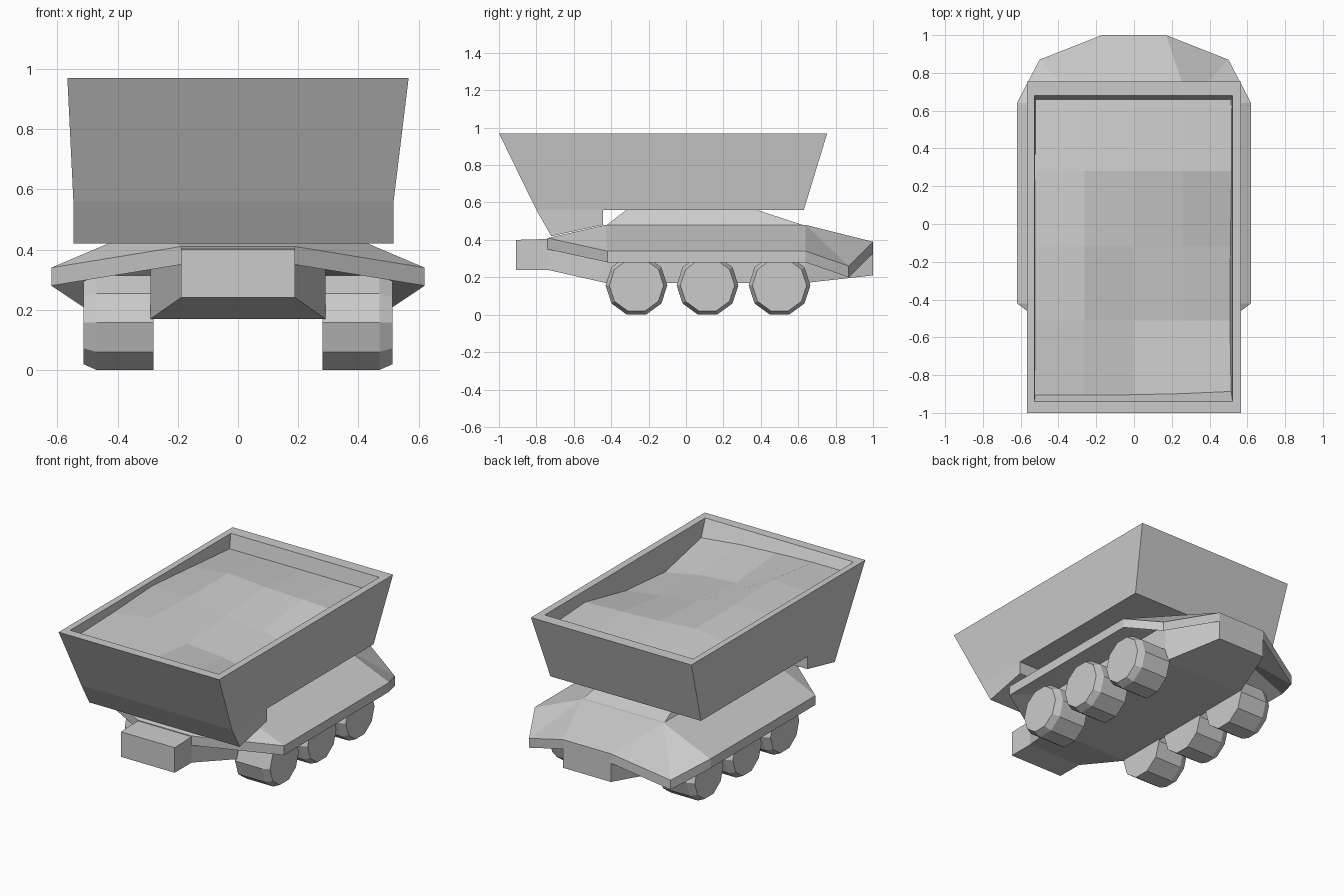
import bpy, bmesh, math

if "Cube" in bpy.data.objects:
    bpy.data.objects.remove(bpy.data.objects["Cube"])

grey = bpy.data.materials.new("light grey")
grey.diffuse_color = (0.6, 0.6, 0.6, 1)
grey.use_nodes = True
grey.node_tree.nodes["Principled BSDF"].inputs["Base Color"].default_value = grey.diffuse_color


def make(name, verts, faces, fix_normals=True):
    """Mesh object from points and faces."""
    me = bpy.data.meshes.new(name)
    me.from_pydata(verts, [], faces)
    bm = bmesh.new()
    bm.from_mesh(me)
    if fix_normals:
        bmesh.ops.recalc_face_normals(bm, faces=bm.faces)
    bm.to_mesh(me)
    bm.free()
    ob = bpy.data.objects.new(name, me)
    bpy.context.collection.objects.link(ob)
    me.materials.append(grey)
    return ob


def loft(name, rings):
    """Closed solid through rings that have equal point counts."""
    n = len(rings[0])
    verts = [p for r in rings for p in r]
    faces = [list(range(n)), list(range(len(verts) - n, len(verts)))]
    for i in range(len(rings) - 1):
        for k in range(n):
            a, b = i * n + k, i * n + (k + 1) % n
            faces.append([a, b, b + n, a + n])
    return make(name, verts, faces)


def rect(x0, x1, y0, y1, z):
    return [(x0, y0, z), (x1, y0, z), (x1, y1, z), (x0, y1, z)]


# lower hull: cross-sections (y, half width, bottom, top) from nose to tail
sections = [(-.91, .19, .24, .40), (-.74, .19, .24, .405), (-.43, .29, .17, .46),
            (.64, .29, .17, .46), (1.0, .17, .21, .375)]
loft("lower_hull", [[(-w, y, b), (w, y, b), (w, y, t), (-w, y, t)]
                    for y, w, b, t in sections])

# sloped deck plate: half of its rim, mirrored
rim = [(0, -.74, .41), (.19, -.74, .41), (.62, -.42, .34), (.62, .64, .34),
       (.50, .87, .26), (.17, 1.0, .39), (0, 1.0, .39)]
ridge = [(0, -.43, .48), (.29, -.43, .48), (.29, .64, .48), (0, .64, .48)]
top = rim + ridge
verts = top + [(x, y, z - .06) for x, y, z in top]
n = len(top)
skin = [(0, 1, 8, 7), (1, 2, 8), (2, 3, 9, 8), (3, 4, 9), (4, 5, 9), (5, 6, 10, 9), (7, 8, 9, 10)]
faces = skin + [tuple(i + n for i in reversed(f)) for f in skin]
faces += [(i, i + n, i + 1 + n, i + 1) for i in range(len(rim) - 1)]
deck = make("deck", verts, faces)
deck.modifiers.new("mirror", 'MIRROR')

# raised block that carries the tub
loft("tub_support", [rect(-.29, .29, -.43, .64, .475), rect(-.25, .25, -.32, .38, .56)])

# wheels: ten sides with a chamfered outer rim
def wheel_ring(x, y, r):
    return [(x, y + r * math.cos(k * math.tau / 10), .157 + r * math.sin(k * math.tau / 10))
            for k in range(10)]

for side, s in (("left", -1), ("right", 1)):
    for i, y in enumerate((-.265, .115, .5)):
        loft(f"wheel_{side}_{i + 1}", [wheel_ring(s * .28, y, .165), wheel_ring(s * .47, y, .165),
                                       wheel_ring(s * .513, y, .145)])

# open tub: outer wall, rim, inner wall and floor
loft("tub", [rect(-.547, .517, -.80, .63, .56), rect(-.567, .567, -1.0, .755, .97),
             rect(-.527, .522, -.94, .68, .97), rect(-.51, .50, -.80, .62, .70)])

# wedge under the front of the tub
loft("tub_wedge", [[(x, -.80, .56), (x, -.72, .42), (x, -.445, .48), (x, -.445, .56)]
                   for x in (-.547, .517)])

# lumpy cargo: heights from front row to back row, left to right
heights = [(.91, .91, .90, .89, .87), (.92, .955, .86, .84, .79), (.94, .94, .89, .86, .82),
           (.91, .94, .92, .91, .90), (.88, .88, .88, .88, .88)]
verts = [(-.524 + .261 * c, y, z)
         for y, row in zip((-.905, -.51, -.12, .28, .668), heights) for c, z in enumerate(row)]
faces = [(r * 5 + c, r * 5 + c + 1, r * 5 + c + 6, r * 5 + c + 5)
         for r in range(4) for c in range(4)]
make("cargo", verts, faces, False)
